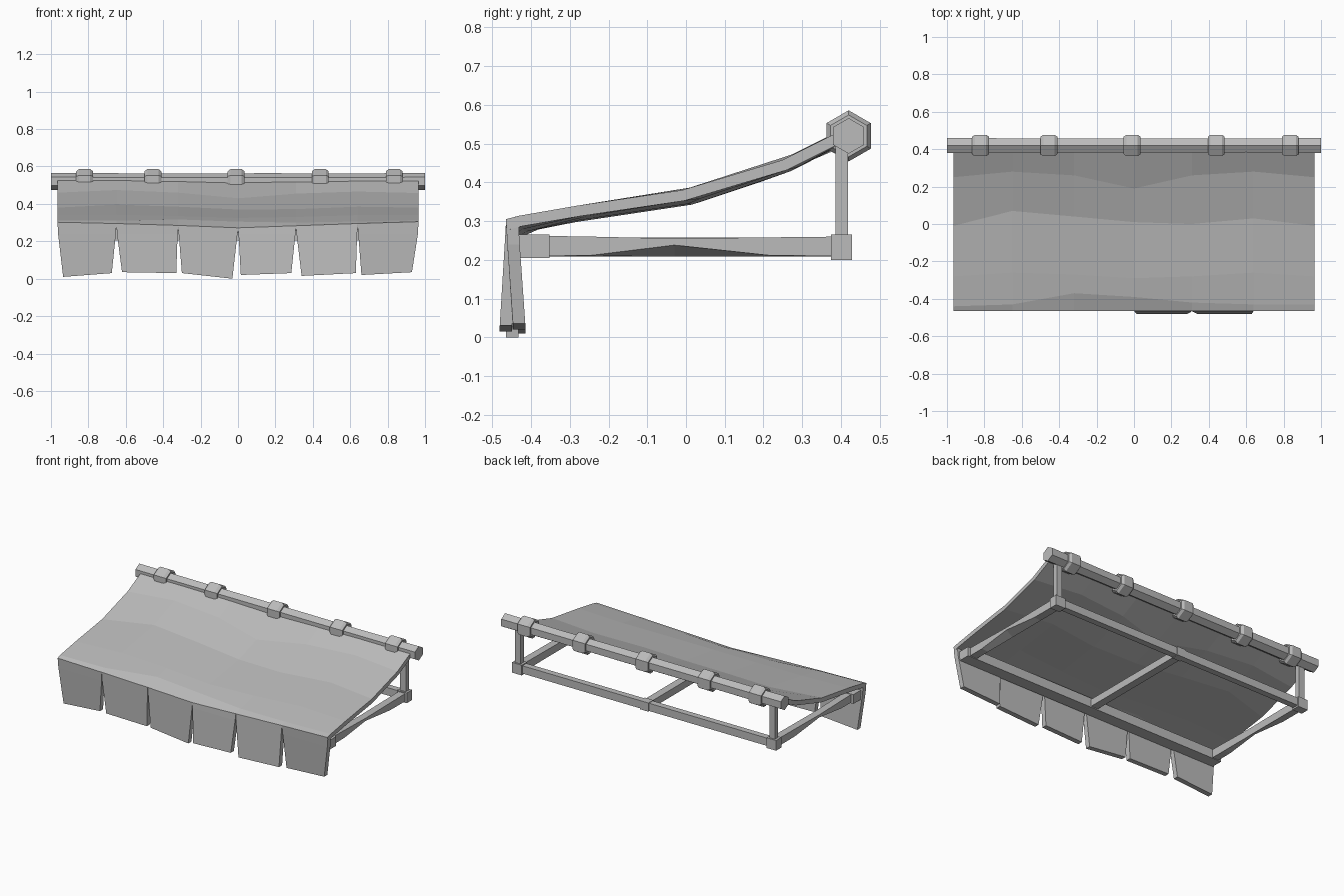
import bpy, bmesh, math
from mathutils import Vector

cube = bpy.data.objects.get("Cube")
if cube:
    bpy.data.objects.remove(cube)

grey = bpy.data.materials.new("plain grey")
grey.use_nodes = True
GREY = (0.5, 0.5, 0.5, 1)
grey.diffuse_color = GREY
grey.node_tree.nodes["Principled BSDF"].inputs["Base Color"].default_value = GREY


def finish(name, bm):
    bmesh.ops.recalc_face_normals(bm, faces=bm.faces)
    mesh = bpy.data.meshes.new(name)
    bm.to_mesh(mesh)
    bm.free()
    mesh.materials.append(grey)
    obj = bpy.data.objects.new(name, mesh)
    bpy.context.collection.objects.link(obj)
    return obj


def loft(name, sections):
    """Skin a row of equal-sized outlines and cap both ends."""
    bm = bmesh.new()
    rings = [[bm.verts.new(p) for p in s] for s in sections]
    n = len(rings[0])
    for a, b in zip(rings, rings[1:]):
        for i in range(n):
            j = (i + 1) % n
            bm.faces.new((a[i], a[j], b[j], b[i]))
    bm.faces.new(rings[0])
    bm.faces.new(rings[-1])
    return finish(name, bm)


def box(name, centre, size):
    bm = bmesh.new()
    bmesh.ops.create_cube(bm, size=1)
    for v in bm.verts:
        v.co = Vector(centre) + v.co * Vector(size)
    return finish(name, bm)


def hexagon(x, r, y=0.42, z=0.52):
    angles = [math.radians(90 + 60 * k) for k in range(6)]
    return [(x, y + r * math.cos(a), z + r * math.sin(a)) for a in angles]


# Cloth canopy: a sagging sheet, rows run front to back
cols = [-0.965, -0.65, -0.32, 0, 0.31, 0.64, 0.965]
front_z = [0.302, 0.295, 0.285, 0.272, 0.283, 0.295, 0.305]
rows = [
    ([-0.465] * 7, front_z),
    ([-0.44, -0.43, -0.37, -0.39, -0.42, -0.43, -0.43],
     [0.312, 0.31, 0.317, 0.305, 0.3, 0.306, 0.314]),
    ([-0.28, -0.26, -0.27, -0.29, -0.28, -0.26, -0.28],
     [0.34, 0.342, 0.335, 0.325, 0.33, 0.34, 0.34]),
    ([-0.01, 0.07, 0.04, 0.01, 0, 0.03, -0.01],
     [0.38, 0.396, 0.385, 0.37, 0.372, 0.385, 0.38]),
    ([0.25, 0.28, 0.26, 0.19, 0.26, 0.28, 0.25],
     [0.46, 0.474, 0.46, 0.43, 0.455, 0.466, 0.458]),
    ([0.4] * 7, [0.535, 0.534, 0.528, 0.52, 0.526, 0.53, 0.533]),
]
bm = bmesh.new()
grid = [[bm.verts.new(p) for p in zip(cols, ys, zs)] for ys, zs in rows]
for a, b in zip(grid, grid[1:]):
    for i in range(len(cols) - 1):
        bm.faces.new((a[i], a[i + 1], b[i + 1], b[i]))
canopy = finish("canopy", bm)
thick = canopy.modifiers.new("thickness", "SOLIDIFY")
thick.thickness = 0.028
thick.offset = -1 if canopy.data.polygons[0].normal.z > 0 else 1

# Hanging flaps: left x, right x, left z, right z and swing of the hem
flaps = [
    (-0.935, -0.675, 0.01, 0.03, 0.018), (-0.62, -0.33, 0.035, 0.03, 0.004),
    (-0.30, -0.03, 0.03, 0, 0), (0.015, 0.285, 0.02, 0.03, -0.016),
    (0.34, 0.63, 0.015, 0.03, -0.016), (0.66, 0.93, 0.02, 0.035, 0.018),
]
for i, (x0, x1, z0, z1, swing) in enumerate(flaps):
    a, b = cols[i], cols[i + 1]
    gap = 0.003
    levels = [(a, b, front_z[i], front_z[i + 1], 0),
              (a + gap, b - gap, 0.24, 0.24, swing * 0.2),
              (x0, x1, z0, z1, swing)]
    loft(f"flap_{i + 1}", [
        [(l, -0.465 + s, zl), (r, -0.465 + s, zr),
         (r, -0.433 + s, zr), (l, -0.433 + s, zl)]
        for l, r, zl, zr, s in levels])

# Ridge pole with a slightly uneven radius, and its binding rings
loft("ridge_pole", [hexagon(x, r) for x, r in
                    [(-1, 0.046), (-0.5, 0.043), (0.2, 0.044), (0.6, 0.042), (1, 0.046)]])
for i, x in enumerate([-0.82, -0.455, -0.01, 0.44, 0.835]):
    loft(f"pole_ring_{i + 1}", [hexagon(x + dx, r) for dx, r in
                                [(-0.045, 0.054), (-0.03, 0.066), (0.03, 0.066), (0.045, 0.054)]])

# Timber frame
box("front_beam", (0, -0.392, 0.235), (1.9, 0.078, 0.06))
box("back_beam", (0, 0.402, 0.235), (1.82, 0.04, 0.05))
box("middle_beam", (0, 0, 0.235), (0.05, 0.8, 0.046))
box("middle_joint", (0, 0.402, 0.235), (0.06, 0.05, 0.056))
for side, label in ((1, "left"), (-1, "right")):
    x = 0.91 * side
    box(f"{label}_post", (x, 0.402, 0.37), (0.04, 0.032, 0.28))
    box(f"{label}_joint", (x, 0.402, 0.233), (0.07, 0.054, 0.066))
    # Side beam with a worn lower outer edge
    loft(f"{label}_side_beam", [
        [(x - 0.024 * side, y, 0.208), (x - 0.024 * side, y, top),
         (x + 0.024 * side, y, top), (x + 0.024 * side, y, low)]
        for y, top, low in [(-0.38, 0.262, 0.21), (-0.25, 0.26, 0.211),
                            (-0.03, 0.255, 0.238), (0.22, 0.258, 0.211), (0.4, 0.26, 0.21)]])
